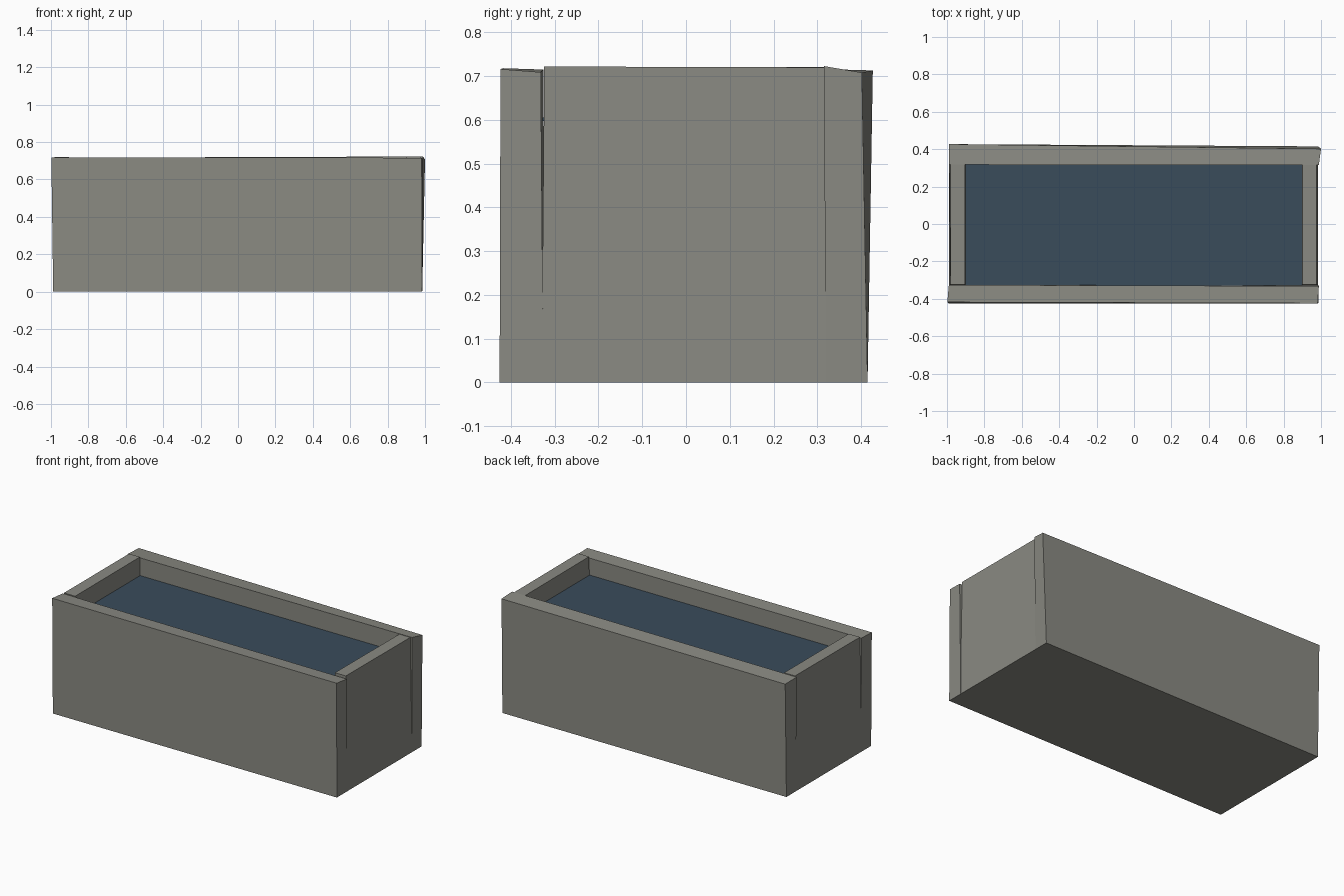
import bpy
import bmesh

if "Cube" in bpy.data.objects:
    bpy.data.objects.remove(bpy.data.objects["Cube"])


def material(name, colour):
    m = bpy.data.materials.new(name)
    m.diffuse_color = (*colour, 1.0)
    m.use_nodes = True
    m.node_tree.nodes["Principled BSDF"].inputs["Base Color"].default_value = m.diffuse_color
    return m


stone = material("grey stone", (0.254, 0.254, 0.225))
water_blue = material("dark water", (0.042, 0.072, 0.105))


def block(name, bottom, top, mat):
    """Eight-cornered stone; bottom and top each list four corners, counter-clockwise from above."""
    bm = bmesh.new()
    b = [bm.verts.new(c) for c in bottom]
    t = [bm.verts.new(c) for c in top]
    bm.faces.new(b[::-1])
    bm.faces.new(t)
    for i in range(4):
        j = (i + 1) % 4
        bm.faces.new((b[i], b[j], t[j], t[i]))
    me = bpy.data.meshes.new(name)
    bm.to_mesh(me)
    bm.free()
    me.materials.append(mat)
    ob = bpy.data.objects.new(name, me)
    bpy.context.collection.objects.link(ob)
    return ob


def rect(x0, x1, y0, y1, z):
    return [(x0, y0, z), (x1, y0, z), (x1, y1, z), (x0, y1, z)]


# Long walls, slightly worn and leaning at the top corners
block("front_wall", rect(-0.988, 0.985, -0.426, -0.326, 0),
      [(-0.998, -0.418, 0.718), (0.982, -0.424, 0.716),
       (0.988, -0.332, 0.709), (-0.99, -0.326, 0.715)], stone)
block("back_wall", rect(-0.988, 0.985, 0.32, 0.415, 0),
      [(-0.99, 0.317, 0.716), (0.988, 0.315, 0.723),
       (1.0, 0.402, 0.708), (-0.988, 0.427, 0.713)], stone)

# End walls, sitting just inside the long walls' ends at the top
block("right_end_wall", rect(0.895, 0.985, -0.33, 0.325, 0),
      [(0.9, -0.324, 0.722), (0.976, -0.324, 0.722),
       (0.976, 0.318, 0.72), (0.9, 0.318, 0.72)], stone)
block("left_end_wall", rect(-0.988, -0.9, -0.33, 0.325, 0),
      [(-0.982, -0.324, 0.72), (-0.904, -0.324, 0.72),
       (-0.904, 0.318, 0.721), (-0.98, 0.318, 0.721)], stone)

# Floor slab closing the underside
block("floor", rect(-0.91, 0.91, -0.34, 0.34, 0),
      rect(-0.91, 0.91, -0.34, 0.34, 0.1), stone)

# Water surface
block("water", rect(-0.902, 0.9, -0.328, 0.32, 0.597),
      rect(-0.902, 0.9, -0.328, 0.32, 0.605), water_blue)
